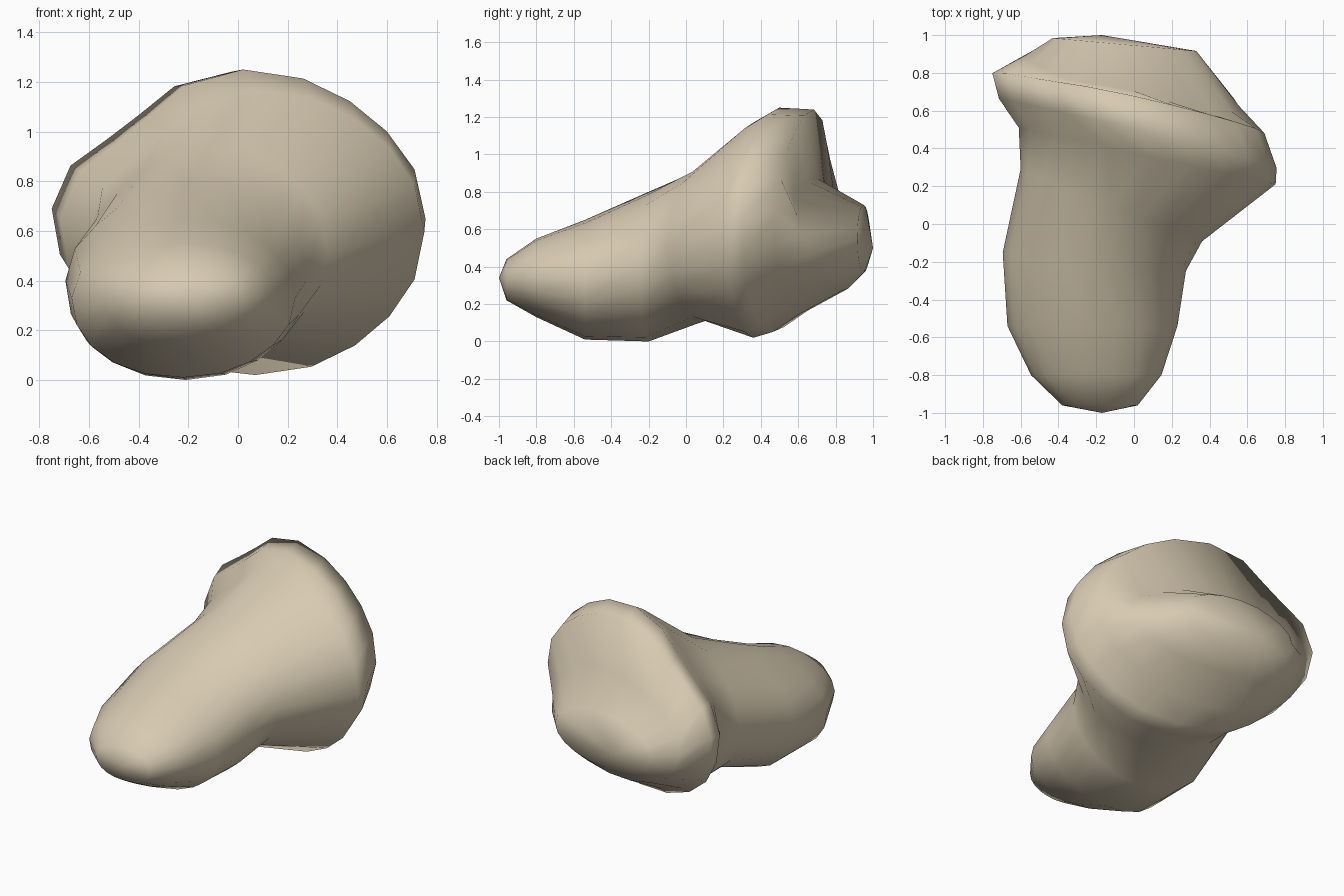
import bpy, bmesh, math
from mathutils import Vector

cube = bpy.data.objects.get("Cube")
if cube:
    bpy.data.objects.remove(cube)

# Warm stone colour
stone = bpy.data.materials.new("warm_beige")
stone.use_nodes = True
colour = (0.68, 0.59, 0.44, 1)
stone.diffuse_color = colour
bsdf = next(n for n in stone.node_tree.nodes if n.type == 'BSDF_PRINCIPLED')
bsdf.inputs["Base Color"].default_value = colour
bsdf.inputs["Roughness"].default_value = 0.9

SIDES = 20
# Cross-sections from front to back: centre x, y, z, half width, half height,
# how far the section leans back per unit of x and of z, upper -x shoulder trim
SECTIONS = [
    (-.18, -.96, .33, .20, .11, 0, 0, 0),
    (-.20, -.80, .34, .345, .21, 0, 0, .06),
    (-.22, -.54, .33, .45, .32, 0, 0, .10),
    (-.21, -.20, .40, .485, .40, -.1, 0, .10),
    (-.12, .10, .52, .48, .41, -.4, 0, .08),      # waist
    (.07, .36, .595, .68, .575, -.22, 0, .15),    # front of the head
    (.02, .48, .65, .735, .60, -.25, .03, .18),   # rim
    (-.03, .64, .69, .72, .55, -.22, .08, .18),   # back of the rim
    (-.01, .77, .57, .57, .30, -.22, -.2, .04),   # valley above, lip below
    (-.05, .95, .55, .38, .18, -.09, 0, .05),
]


def squash(v, power=2 / 2.15):
    """Fuller-than-round coordinate on the section outline."""
    return math.copysign(abs(v) ** power, v)


def ring(bm, section):
    cx, cy, cz, rx, rz, lean_x, lean_z, trim = section
    verts = []
    for i in range(SIDES):
        a = math.tau * i / SIDES
        c, s = math.cos(a), math.sin(a)
        # Flatten the upper -x shoulder most, the +x side a little
        if c < 0:
            cut = trim if s > 0 else 0
        else:
            cut = trim * .25
        scale = 1 - cut * math.sin(2 * a) ** 2
        dx, dz = rx * squash(c) * scale, rz * squash(s) * scale
        verts.append(bm.verts.new((cx + dx, cy + lean_x * dx + lean_z * dz, cz + dz)))
    return verts


# Loft the stem and head as one skin
bm = bmesh.new()
rings = [ring(bm, s) for s in SECTIONS]
for a, b in zip(rings, rings[1:]):
    for i in range(SIDES):
        j = (i + 1) % SIDES
        bm.faces.new((a[i], a[j], b[j], b[i]))

# Close both ends with a fan
for loop, tip in ((rings[0], (-.17, -1.0, .34)), (rings[-1], (-.17, 1.0, .50))):
    end = bm.verts.new(tip)
    for i in range(SIDES):
        bm.faces.new((loop[i], loop[(i + 1) % SIDES], end))

# Deepen the valley behind the rim on both sides
for centre, push, radius in (((.40, .64, .77), (-.03, -.06, 0), .22),
                             ((-.36, .82, .76), (.02, -.04, -.04), .20)):
    for v in rings[-2]:
        weight = math.exp(-((v.co - Vector(centre)).length / radius) ** 2)
        v.co += Vector(push) * weight

bmesh.ops.recalc_face_normals(bm, faces=bm.faces)
for f in bm.faces:
    f.smooth = True
mesh = bpy.data.meshes.new("boulder")
bm.to_mesh(mesh)
bm.free()
mesh.materials.append(stone)
boulder = bpy.data.objects.new("boulder", mesh)
bpy.context.collection.objects.link(boulder)
